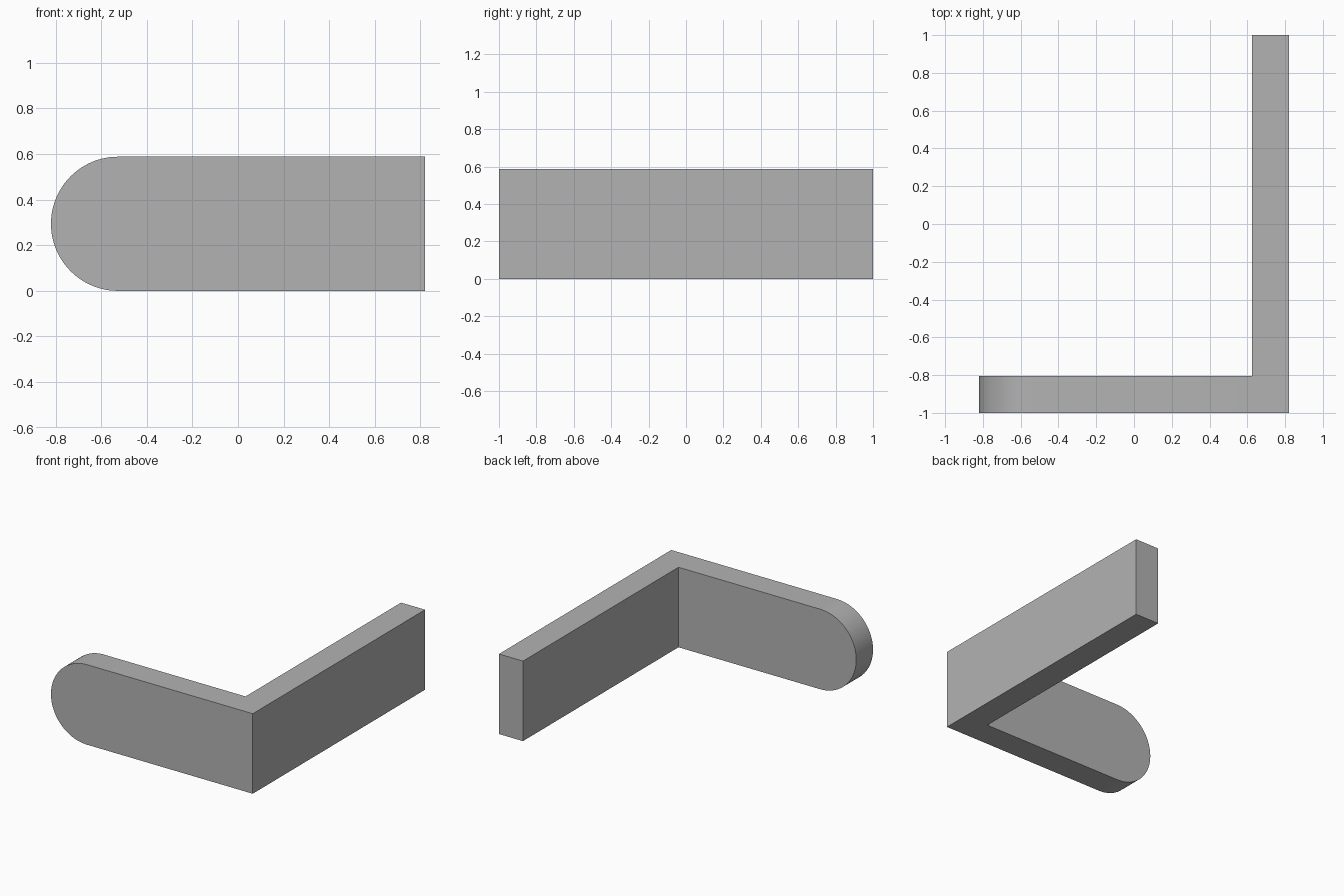
import bpy, bmesh, math
from mathutils import Vector

cube = bpy.data.objects.get("Cube")
if cube:
    bpy.data.objects.remove(cube, do_unlink=True)

HALF_X, FRONT, BACK = 0.82, -1.0, 1.0
HEIGHT, THICK = 0.588, 0.195
RADIUS = HEIGHT / 2
STEPS = 48
inner_x = HALF_X - THICK

grey = bpy.data.materials.new("plain_grey")
grey.use_nodes = True
colour = (0.45, 0.45, 0.45, 1)
grey.diffuse_color = colour
grey.node_tree.nodes["Principled BSDF"].inputs["Base Color"].default_value = colour

bm = bmesh.new()


def point(x, z):
    return bm.verts.new((x, FRONT, z))


def extrude(faces, distance):
    """Extrude faces along y and return the new end faces."""
    geom = bmesh.ops.extrude_face_region(bm, geom=faces)["geom"]
    verts = [g for g in geom if isinstance(g, bmesh.types.BMVert)]
    bmesh.ops.translate(bm, verts=verts, vec=Vector((0, distance, 0)))
    return [g for g in geom if isinstance(g, bmesh.types.BMFace)]


# Front profile: arm with a half-round end, and the square corner beside it
arc = []
for i in range(STEPS + 1):
    a = math.pi / 2 + math.pi * i / STEPS
    arc.append(point(-HALF_X + RADIUS + RADIUS * math.cos(a),
                     RADIUS + RADIUS * math.sin(a)))
low, high = point(inner_x, 0), point(inner_x, HEIGHT)
arm = bm.faces.new(arc + [low, high])
corner = bm.faces.new([low, point(HALF_X, 0), point(HALF_X, HEIGHT), high])

# Front arm thickness, then the long side arm drawn out of the corner
ends = extrude([arm, corner], THICK)
corner_back = max(ends, key=lambda f: f.calc_center_median().x)
extrude([corner_back], BACK - FRONT - THICK)

# Merge coplanar faces into clean flat sides
bmesh.ops.dissolve_limit(bm, angle_limit=math.radians(0.5),
                         verts=bm.verts[:], edges=bm.edges[:])
bmesh.ops.recalc_face_normals(bm, faces=bm.faces[:])

mesh = bpy.data.meshes.new("angle_bracket")
bm.to_mesh(mesh)
bm.free()
mesh.materials.append(grey)
bracket = bpy.data.objects.new("angle_bracket", mesh)
bpy.context.collection.objects.link(bracket)

# Smooth the rounded end, keep the edges sharp
bpy.ops.object.select_all(action="DESELECT")
bracket.select_set(True)
bpy.context.view_layer.objects.active = bracket
bpy.ops.object.shade_smooth_by_angle(angle=math.radians(30))
